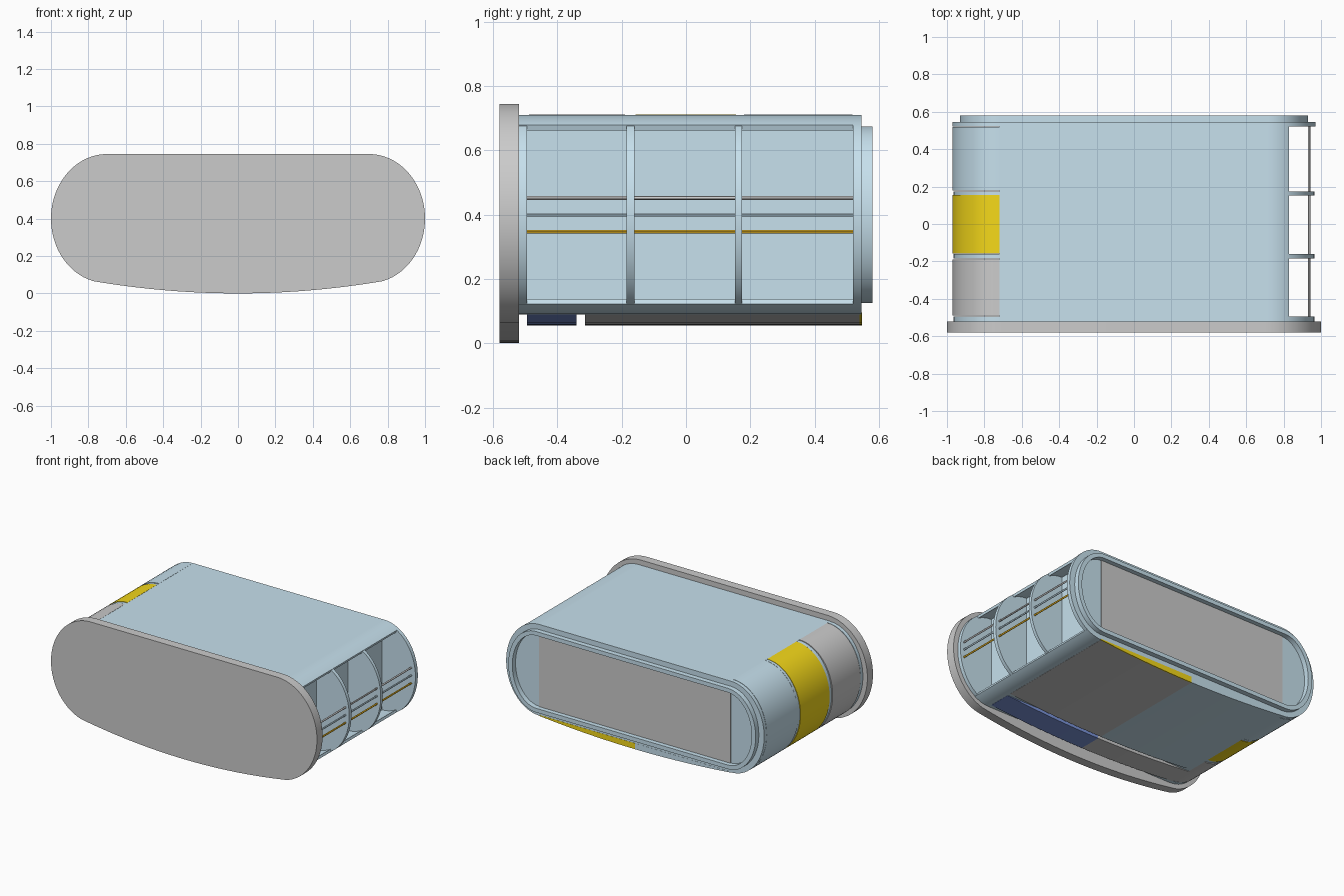
import bpy, bmesh
from math import sin, cos, radians

if "Cube" in bpy.data.objects:
    bpy.data.objects.remove(bpy.data.objects["Cube"])

ZC, CX = 0.40, 0.72          # height of the side curve centre, where the curved sides start


def material(name, rgb):
    m = bpy.data.materials.new(name)
    m.diffuse_color = (*rgb, 1)
    m.use_nodes = True
    m.node_tree.nodes["Principled BSDF"].inputs["Base Color"].default_value = m.diffuse_color
    return m


BLUE = material("pale_blue", (0.57, 0.75, 0.85))
YELLOW = material("yellow", (0.91, 0.69, 0.01))
GOLD = material("gold", (0.9, 0.52, 0.02))
NAVY = material("navy", (0.20, 0.30, 0.70))


def finish(name, bm, mat=None):
    bmesh.ops.recalc_face_normals(bm, faces=bm.faces)
    me = bpy.data.meshes.new(name)
    bm.to_mesh(me)
    bm.free()
    ob = bpy.data.objects.new(name, me)
    bpy.context.collection.objects.link(ob)
    if mat:
        me.materials.append(mat)
    bpy.ops.object.select_all(action='DESELECT')
    ob.select_set(True)
    bpy.context.view_layer.objects.active = ob
    bpy.ops.object.shade_smooth_by_angle(angle=radians(30))
    return ob


def prism(name, pts, y0, y1, mat=None, bevel=0):
    """Solid made by pushing an x-z outline along y, with an optional rounded front rim."""
    bm = bmesh.new()
    a = [bm.verts.new((x, y0, z)) for x, z in pts]
    b = [bm.verts.new((x, y1, z)) for x, z in pts]
    front = bm.faces.new(a)
    bm.faces.new(b[::-1])
    n = len(pts)
    for i in range(n):
        j = (i + 1) % n
        bm.faces.new((a[i], b[i], b[j], a[j]))
    if bevel:
        bmesh.ops.bevel(bm, geom=list(front.edges), offset=bevel, segments=3,
                        profile=0.5, affect='EDGES')
    return finish(name, bm, mat)


def band(name, outer, inner, y0, y1, mat=None, closed=False):
    """Strip of wall between two matching x-z curves, pushed along y."""
    bm = bmesh.new()
    rows = [[bm.verts.new(p) for p in ((ox, y0, oz), (ox, y1, oz), (ix, y1, iz), (ix, y0, iz))]
            for (ox, oz), (ix, iz) in zip(outer, inner)]
    n = len(rows)
    for i in range(n if closed else n - 1):
        p, q = rows[i], rows[(i + 1) % n]
        for k in range(4):
            bm.faces.new((p[k], p[(k + 1) % 4], q[(k + 1) % 4], q[k]))
    if not closed:
        bm.faces.new(rows[0])
        bm.faces.new(rows[-1][::-1])
    return finish(name, bm, mat)


def box(name, x0, x1, y0, y1, z0, z1, mat=None):
    return prism(name, [(x0, z0), (x1, z0), (x1, z1), (x0, z1)], y0, y1, mat)


def arc(side, a, b, t0=90, t1=-90, n=32, cx=CX):
    ts = [radians(t0 + (t1 - t0) * i / n) for i in range(n + 1)]
    return [(side * (cx + a * cos(t)), ZC + b * sin(t)) for t in ts]


def oval(a, b):
    return arc(1, a, b) + arc(-1, a, b)[::-1]


# Front plate: wide rounded top and sides with a bowed lower edge
right = arc(1, 0.30, 0.345, 90, -76, cx=0.70)
ex, ez = right[-1]
bow = [(ex * (1 - i / 12), ez * (1 - i / 12) ** 2) for i in range(1, 24)]
left = [(-x, z) for x, z in right[::-1]]
bow = [(x, ez * (x / ex) ** 2) for x, _ in bow]
prism("front_plate", right + bow + left, -0.58, -0.52, bevel=0.014)

# Main box between the curved sides
box("main_body", -CX, CX, -0.52, 0.53, 0.09, 0.71, BLUE)

# D-shaped ribs on both sides
RIBS = [(-0.52, -0.495), (-0.185, -0.16), (0.153, 0.175), (0.52, 0.545)]
for side, word in ((1, "right"), (-1, "left")):
    for i, (y0, y1) in enumerate(RIBS):
        prism(f"{word}_rib_{i + 1}", arc(side, 0.246, 0.309), y0, y1, BLUE)

# Open bays on the right: overhanging edges and three rails per bay
for word, s in (("upper", 1), ("lower", -1)):
    band(f"{word}_bay_edge", arc(1, 0.25, 0.31, s * 90, s * 64, 10),
         arc(1, 0.238, 0.292, s * 90, s * 64, 10), -0.52, 0.545, BLUE)
for i in range(3):
    y0, y1 = RIBS[i][1], RIBS[i + 1][0]
    for name, z, mat in (("top_rail", 0.452, None), ("middle_rail", 0.40, BLUE),
                         ("lower_rail", 0.347, GOLD)):
        ring = [(0.937 + 0.006 * cos(k * 0.5236), z + 0.006 * sin(k * 0.5236)) for k in range(12)]
        prism(f"{name}_{i + 1}", ring, y0, y1, mat)

# Curved doors on the left
for name, y0, y1, mat in (("grey_door", -0.488, -0.19, None), ("yellow_door", -0.157, 0.155, YELLOW),
                          ("blue_door", 0.18, 0.518, BLUE)):
    band(name, arc(-1, 0.25, 0.311), arc(-1, 0.235, 0.295), y0, y1, mat)

# Rear collar, projecting lip and recessed end panel
band("rear_collar", oval(0.25, 0.31), oval(0.20, 0.265), 0.52, 0.546, BLUE, True)
band("rear_lip", oval(0.21, 0.275), oval(0.18, 0.247), 0.53, 0.58, BLUE, True)
box("rear_panel", -CX, CX, 0.52, 0.549, 0.14, 0.66)


# Bowed belly panels, split along the centre line
def belly(name, x0, x1, y0, y1, mat=None):
    xs = [x0 + (x1 - x0) * i / 12 for i in range(13)]
    low = [(x, 0.055 + 0.034 * (x / CX) ** 2) for x in xs]
    prism(name, low + [(x1, 0.095), (x0, 0.095)], y0, y1, mat)


belly("belly_front_right", 0, CX, -0.495, -0.34, NAVY)
belly("belly_front_left", -CX, 0, -0.495, -0.34)
belly("belly_right", 0, CX, -0.315, 0.54)
belly("belly_right_end", 0, CX, 0.54, 0.547, YELLOW)
belly("belly_left", -CX, 0, -0.315, 0.547, BLUE)
